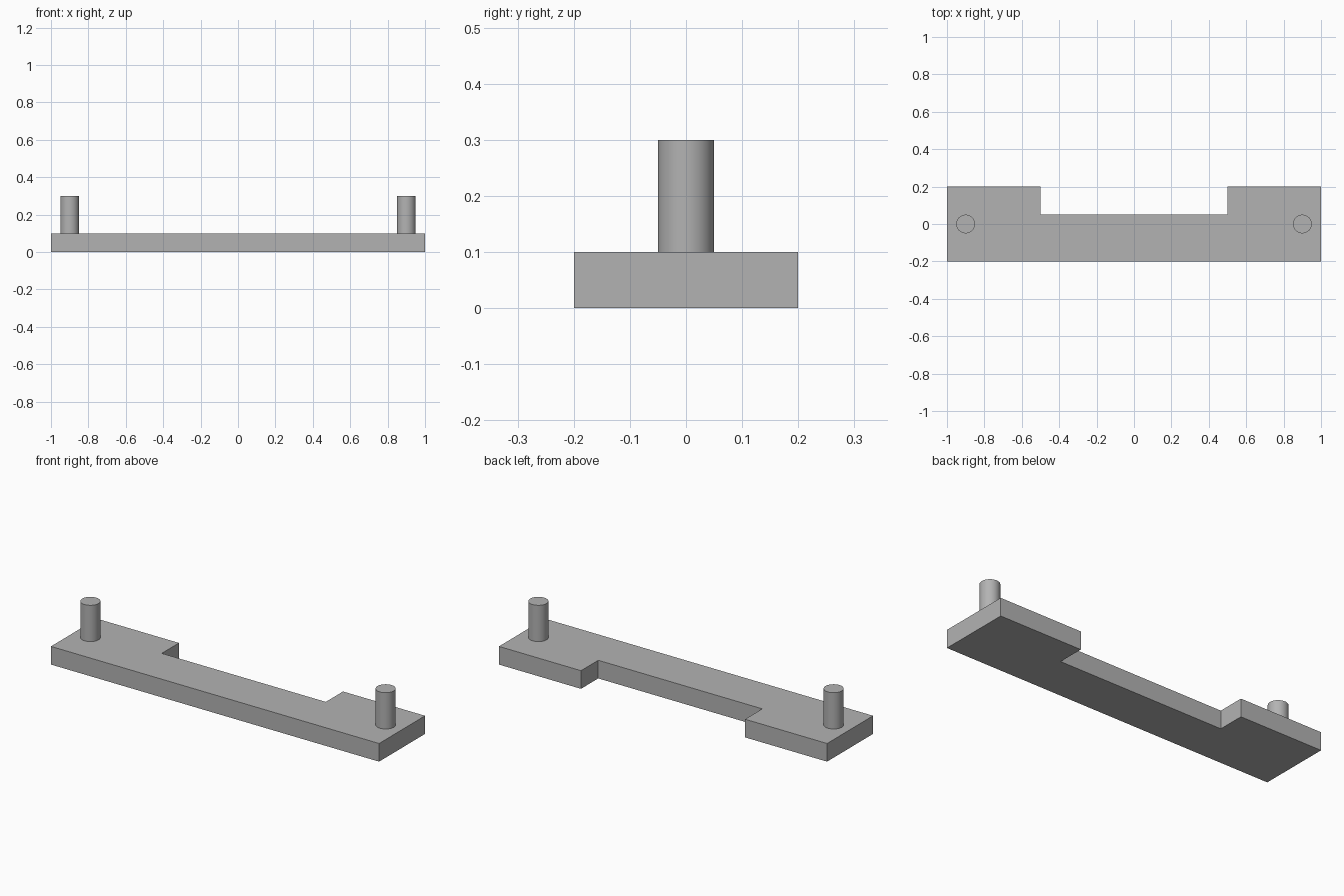
import bpy
import bmesh

# Remove the default cube
cube = bpy.data.objects.get("Cube")
if cube:
    bpy.data.objects.remove(cube, do_unlink=True)

THICKNESS = 0.1
PIN_X, PIN_RADIUS, PIN_HEIGHT = 0.9, 0.05, 0.2

# Single grey material
grey = bpy.data.materials.new("plain_grey")
grey.use_nodes = True
colour = (0.45, 0.45, 0.45, 1)
grey.diffuse_color = colour
grey.node_tree.nodes["Principled BSDF"].inputs["Base Color"].default_value = colour


def extruded_plate(name, outline, height):
    """Flat plate extruded upward from a 2D outline."""
    bm = bmesh.new()
    base = bm.faces.new([bm.verts.new((x, y, 0)) for x, y in outline])
    top = bmesh.ops.extrude_face_region(bm, geom=[base], use_keep_orig=True)
    moved = [v for v in top["geom"] if isinstance(v, bmesh.types.BMVert)]
    bmesh.ops.translate(bm, verts=moved, vec=(0, 0, height))
    bmesh.ops.recalc_face_normals(bm, faces=bm.faces)
    mesh = bpy.data.meshes.new(name)
    bm.to_mesh(mesh)
    bm.free()
    mesh.materials.append(grey)
    obj = bpy.data.objects.new(name, mesh)
    bpy.context.collection.objects.link(obj)
    return obj


def pin(name, x):
    """Upright round pin standing on the plate."""
    bpy.ops.mesh.primitive_cylinder_add(
        vertices=48, radius=PIN_RADIUS, depth=PIN_HEIGHT,
        location=(x, 0, THICKNESS + PIN_HEIGHT / 2))
    obj = bpy.context.object
    obj.name = name
    obj.data.materials.append(grey)
    bpy.ops.object.shade_smooth_by_angle()


# Base plate with a rectangular notch in the back edge
half = [(1, -0.2), (1, 0.2), (0.5, 0.2), (0.5, 0.05)]
extruded_plate("base_plate", half + [(-x, y) for x, y in reversed(half)], THICKNESS)

# Pins at both ends
for side, sign in (("left", 1), ("right", -1)):
    pin(f"{side}_pin", sign * PIN_X)
